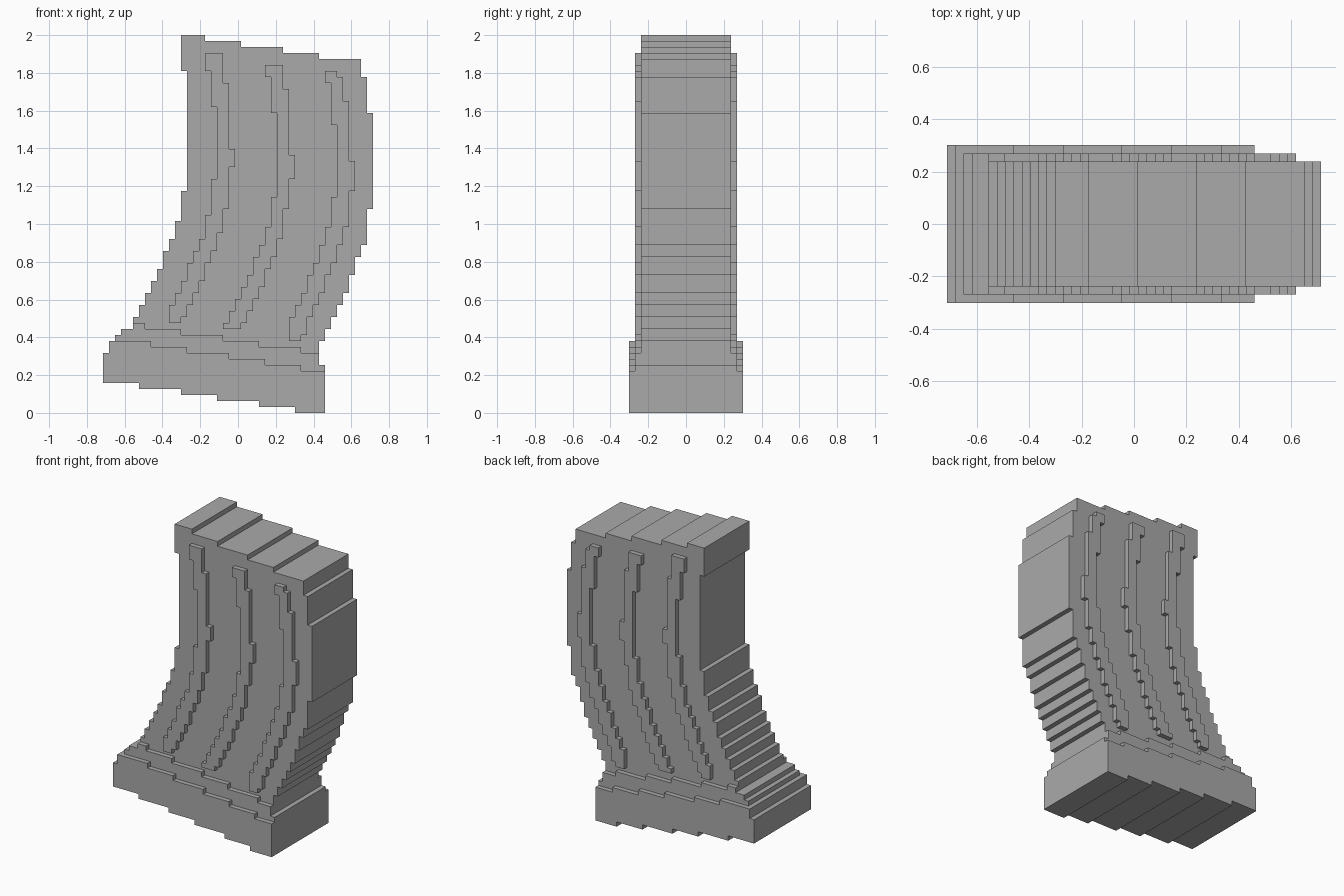
import bpy
import bmesh

default = bpy.data.objects.get("Cube")
if default:
    bpy.data.objects.remove(default)

UNIT = 2 / 63          # size of one block
MIDDLE = 22.5          # block column on the centre line

grey = bpy.data.materials.new("plain_grey")
grey.use_nodes = True
COLOUR = (0.4, 0.4, 0.4, 1)
grey.diffuse_color = COLOUR
grey.node_tree.nodes["Principled BSDF"].inputs["Base Color"].default_value = COLOUR


def ledge(z, columns):
    """Stairs running left to right, one block lower at each column."""
    points = []
    for start, end in zip(columns, columns[1:]):
        points += [(start, z), (end, z)]
        z -= 1
    return points


def flank(x, top, outward, inward, bottom):
    """Side edge running down, stepping one block +x, then -x, at the heights."""
    points = [(x, top)]
    for heights, step in ((outward, 1), (inward, -1)):
        for z in heights:
            points += [(x, z), (x + step, z)]
            x += step
    return points + [(x, bottom)]


def slab(name, outline, half_depth):
    """Extrude a stepped outline evenly to the front and the back."""
    bm = bmesh.new()
    outline = list(dict.fromkeys(outline))
    front = [bm.verts.new(((x - MIDDLE) * UNIT, -half_depth * UNIT, z * UNIT))
             for x, z in outline]
    face = bm.faces.new(front)
    extruded = bmesh.ops.extrude_face_region(bm, geom=[face], use_keep_orig=True)
    moved = [g for g in extruded["geom"] if isinstance(g, bmesh.types.BMVert)]
    bmesh.ops.translate(bm, verts=moved, vec=(0, 2 * half_depth * UNIT, 0))
    bmesh.ops.recalc_face_normals(bm, faces=bm.faces)
    mesh = bpy.data.meshes.new(name)
    bm.to_mesh(mesh)
    bm.free()
    mesh.materials.append(grey)
    obj = bpy.data.objects.new(name, mesh)
    bpy.context.collection.objects.link(obj)
    return obj


# Curved main body
body_left = flank(13, 63, [57], [37, 32, 29, 27, 24, 22, 20, 18, 16], 6)
body_right = flank(43, 59, [56, 50], [34, 28, 26, 23, 20, 18, 16, 14, 12], 6)
slab("curved_body",
     ledge(63, [13, 17, 23, 30, 36, 43]) + body_right + body_left[::-1], 7.5)

# Collar between body and base
slab("collar",
     ledge(15, [5, 7, 13, 20, 26, 33, 36])
     + [(36, 8), (37, 8), (37, 7), (2, 7), (2, 13), (3, 13), (3, 14), (5, 14)], 8.5)

# Base plate with slanted stepped top and bottom
base_bottom = ledge(5, [0, 6, 13, 19, 26, 32, 37])
slab("base_plate",
     ledge(12, [1, 8, 14, 21, 27, 33, 37]) + base_bottom[::-1]
     + [(0, 10), (1, 10)], 9.5)

# Raised ribs showing on the front and the back
ribs = {
    "right_rib": (
        flank(17, 60, [57, 51], [39, 33, 29, 27, 25, 22, 20, 18], 15),
        flank(20, 60, [55, 44], [41, 34, 30, 27, 25, 22, 20, 18, 16], 15)),
    "middle_rib": (
        flank(27, 58, [56, 50], [36, 31, 28, 26, 23, 21, 19, 17, 15], 14),
        flank(30, 58, [54, 43], [39, 34, 29, 26, 24, 21, 19, 17, 15], 14)),
    "left_rib": (
        flank(37, 57, [55, 48], [36, 31, 28, 25, 23, 20, 18, 16], 12),
        flank(39, 57, [56, 52, 42], [37, 31, 28, 25, 23, 20, 18, 16, 13], 12)),
}
for name, (left_edge, right_edge) in ribs.items():
    slab(name, right_edge + left_edge[::-1], 8.5)
